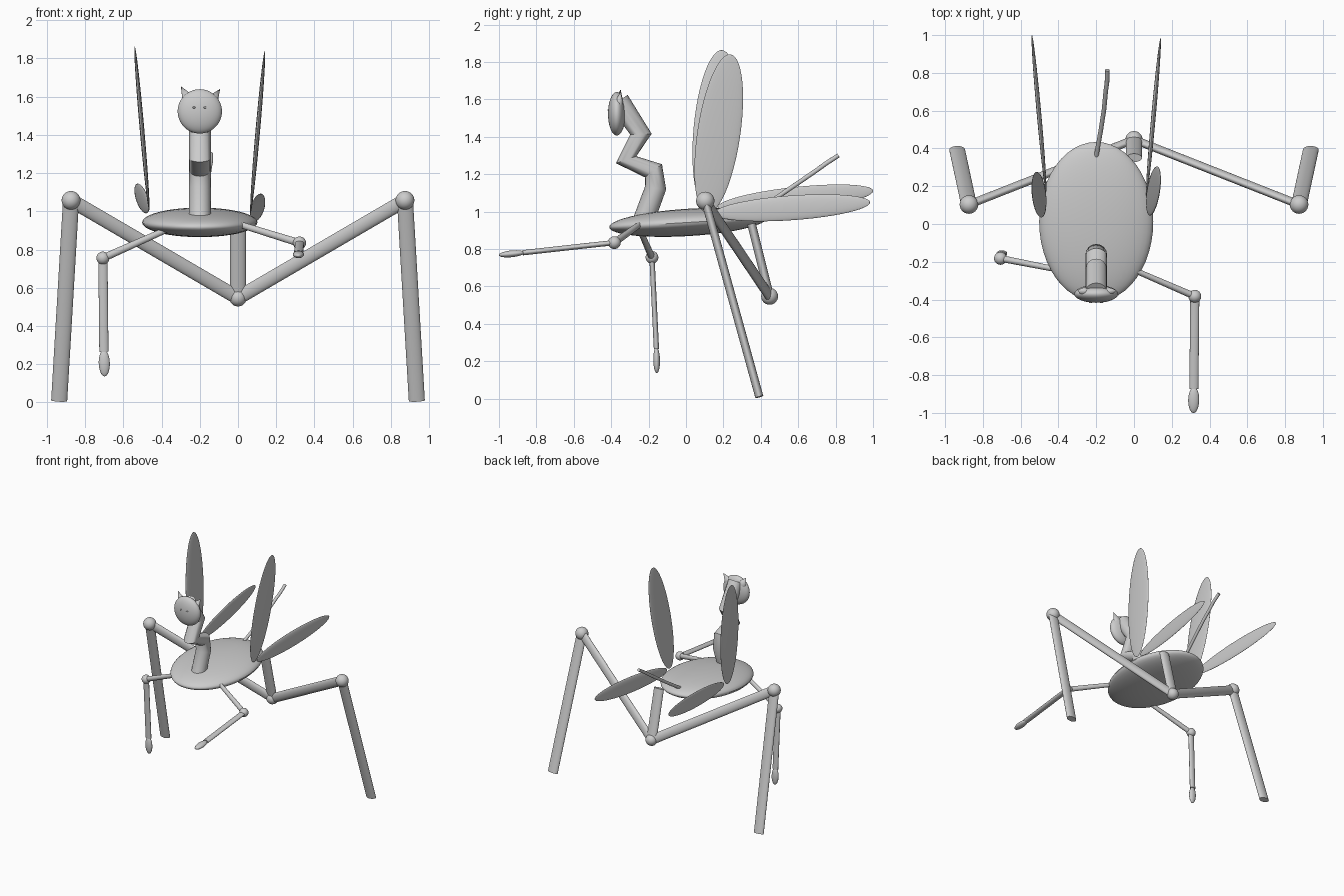
import bpy
from math import radians, sin, cos
from mathutils import Vector, Matrix

if "Cube" in bpy.data.objects:
    bpy.data.objects.remove(bpy.data.objects["Cube"])


def finish(ob, name):
    ob.name = name
    bpy.ops.object.select_all(action='DESELECT')
    ob.select_set(True)
    bpy.context.view_layer.objects.active = ob
    bpy.ops.object.shade_smooth_by_angle(angle=radians(35))
    return ob


def frame(direction, narrow):
    # columns: wide axis, narrow axis, long axis
    d = Vector(direction).normalized()
    n = Vector(narrow)
    n = (n - d * n.dot(d)).normalized()
    return Matrix((n.cross(d), n, d)).transposed()


def place(ob, centre, direction, narrow, scale):
    m = frame(direction, narrow).to_4x4() @ Matrix.Diagonal((*scale, 1))
    ob.data.transform(m)
    ob.location = centre


def ellipsoid(name, centre, scale, direction=(0, 0, 1), narrow=(0, 1, 0)):
    bpy.ops.mesh.primitive_uv_sphere_add(segments=40, ring_count=24, radius=1)
    ob = bpy.context.object
    place(ob, centre, direction, narrow, scale)
    return finish(ob, name)


def rod(name, a, b, wide, thin, narrow=(0, 1, 0), taper=1.0):
    a, b = Vector(a), Vector(b)
    bpy.ops.mesh.primitive_cone_add(vertices=32, radius1=taper, radius2=1, depth=1)
    ob = bpy.context.object
    place(ob, (a + b) / 2, b - a, narrow, (wide, thin, (b - a).length))
    return finish(ob, name)


def tube(name, points, radius):
    cu = bpy.data.curves.new(name, 'CURVE')
    cu.dimensions = '3D'
    cu.bevel_depth = radius
    cu.bevel_resolution = 6
    cu.use_fill_caps = True
    sp = cu.splines.new('POLY')
    sp.points.add(len(points) - 1)
    for p, co in zip(sp.points, points):
        p.co = (*co, 1)
    ob = bpy.data.objects.new(name, cu)
    bpy.context.collection.objects.link(ob)
    bpy.ops.object.select_all(action='DESELECT')
    ob.select_set(True)
    bpy.context.view_layer.objects.active = ob
    bpy.ops.object.convert(target='MESH')
    return finish(bpy.context.object, name)


# flat oval body, pitched slightly up toward the back
t = radians(3.5)
ellipsoid("body", (-0.2, 0.012, 0.942), (0.302, 0.073, 0.423),
          (0, cos(t), sin(t)), (0, 0, 1))

# zigzag neck
tube("neck", [(-0.2, -0.235, 0.93), (-0.2, -0.163, 1.125), (-0.2, -0.174, 1.218),
              (-0.2, -0.32, 1.277), (-0.2, -0.241, 1.414), (-0.2, -0.36, 1.592)], 0.0575)

# head with ears and eyes
ellipsoid("head", (-0.2, -0.37, 1.523), (0.116, 0.047, 0.116))
for side, base, tip in (("left", (-0.262, -0.358, 1.59), (-0.299, -0.35, 1.654)),
                        ("right", (-0.133, -0.358, 1.583), (-0.094, -0.35, 1.64))):
    base, tip = Vector(base), Vector(tip)
    bpy.ops.mesh.primitive_cone_add(vertices=24, radius1=1, radius2=0, depth=1)
    ear = bpy.context.object
    place(ear, (base + tip) / 2, tip - base, (0, 1, 0), (0.032, 0.022, (tip - base).length))
    finish(ear, side + "_ear")
for side, x in (("left", -0.23), ("right", -0.172)):
    ellipsoid(side + "_eye", (x, -0.415, 1.543), (0.008, 0.004, 0.005))

# tail
tube("tail", [(-0.2, 0.3, 0.965), (-0.198, 0.37, 1.0), (-0.175, 0.5, 1.085),
              (-0.158, 0.61, 1.16), (-0.15, 0.7, 1.222), (-0.143, 0.75, 1.258),
              (-0.142, 0.815, 1.3)], 0.012)

# hind legs sharing one central hip joint
hip = (0, 0.447, 0.547)
rod("hip_rod", hip, (0, 0.35, 0.935), 0.042, 0.023)
ellipsoid("hip_joint", hip, (0.045, 0.045, 0.045))
for side, s in (("left", -1), ("right", 1)):
    knee = (0.874 * s, 0.103, 1.057)
    rod(side + "_thigh", hip, knee, 0.037, 0.021)
    ellipsoid(side + "_knee", knee, (0.049, 0.049, 0.049))
    rod(side + "_shin", knee, (0.936 * s, 0.392, 0.009), 0.042, 0.022)

# front arms: shoulder, elbow, wrist, hand centre, narrow axis of the forearm
arms = {
    "left": ((-0.36, -0.25, 0.91), (-0.707, -0.182, 0.755), (-0.702, -0.158, 0.265),
             (-0.7, -0.157, 0.205), (0, 1, 0)),
    "right": ((-0.02, -0.235, 0.94), (0.322, -0.383, 0.834), (0.317, -0.872, 0.78),
              (0.316, -0.932, 0.774), (0, 0, 1)),
}
for side, (shoulder, elbow, wrist, hand, n) in arms.items():
    rod(side + "_upper_arm", shoulder, elbow, 0.02, 0.018, taper=0.8)
    ellipsoid(side + "_elbow", elbow, (0.034, 0.034, 0.034))
    rod(side + "_forearm", elbow, wrist, 0.024, 0.014, n)
    ellipsoid(side + "_hand", hand, (0.029, 0.018, 0.069),
              Vector(hand) - Vector(wrist), n)

# thin wings: centre, long direction, half width, half length
wings = {
    "left_upper_wing": ((-0.503, 0.155, 1.435), (-0.038, 0.038, 0.43), 0.115, 0.432),
    "right_upper_wing": ((0.103, 0.175, 1.415), (0.038, 0.064, 0.43), 0.115, 0.432),
    "left_lower_wing": ((-0.503, 0.585, 1.067), (-0.038, 0.42, 0.045), 0.064, 0.42),
    "right_lower_wing": ((0.103, 0.567, 1.02), (0.038, 0.42, 0.03), 0.066, 0.42),
}
for name, (centre, direction, w, length) in wings.items():
    ellipsoid(name, centre, (w, 0.012, length), direction, (1, 0, 0))
